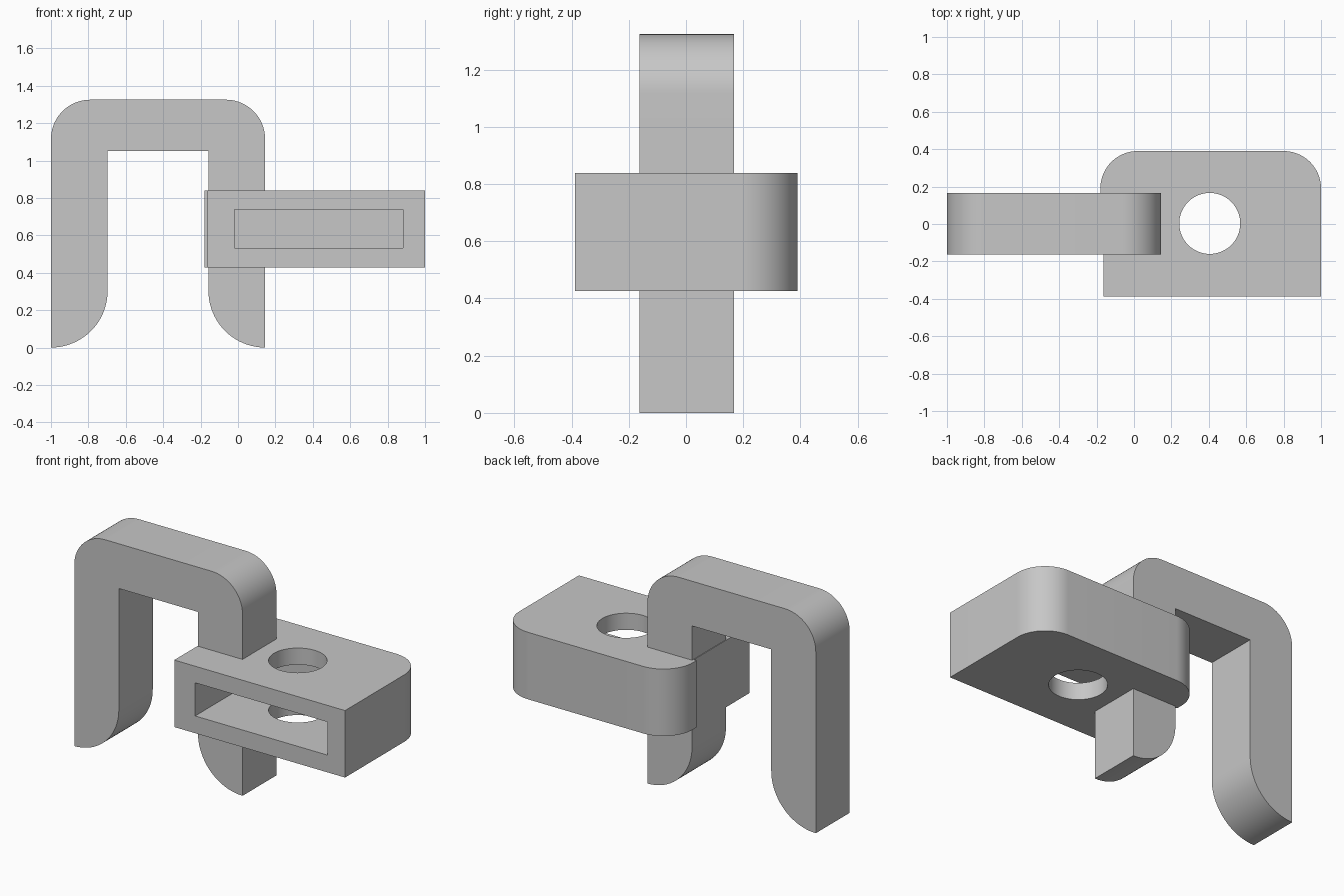
import bpy, bmesh
from math import sin, cos, radians
from mathutils import Vector

cube = bpy.data.objects.get("Cube")
if cube:
    bpy.data.objects.remove(cube, do_unlink=True)

grey = bpy.data.materials.new("plain grey")
grey.use_nodes = True
colour = (0.57, 0.57, 0.57, 1)
grey.diffuse_color = colour
grey.node_tree.nodes["Principled BSDF"].inputs["Base Color"].default_value = colour


def arc(cx, cy, r, start, end, steps=20):
    angles = [radians(start + (end - start) * i / steps) for i in range(steps + 1)]
    return [(cx + r * cos(a), cy + r * sin(a)) for a in angles]


def prism(name, outline, place, depth):
    """Extrude a closed outline; place maps a 2D point into space."""
    bm = bmesh.new()
    face = bm.faces.new([bm.verts.new(place(u, v)) for u, v in outline])
    new = bmesh.ops.extrude_face_region(bm, geom=[face])["geom"]
    bmesh.ops.translate(bm, vec=Vector(depth),
                        verts=[g for g in new if isinstance(g, bmesh.types.BMVert)])
    bmesh.ops.recalc_face_normals(bm, faces=bm.faces)
    mesh = bpy.data.meshes.new(name)
    bm.to_mesh(mesh)
    bm.free()
    mesh.materials.append(grey)
    obj = bpy.data.objects.new(name, mesh)
    bpy.context.collection.objects.link(obj)
    return obj


def combine(target, other, operation):
    mod = target.modifiers.new(operation.lower(), "BOOLEAN")
    mod.operation = operation
    mod.solver = "EXACT"
    mod.object = other
    bpy.ops.object.select_all(action="DESELECT")
    bpy.context.view_layer.objects.active = target
    target.select_set(True)
    bpy.ops.object.modifier_apply(modifier=mod.name)
    bpy.data.objects.remove(other, do_unlink=True)


# Hook: an arch with rounded shoulders and quarter-round feet
left, right, top, shoulder, leg = -1.0, 0.145, 1.325, 0.21, 0.303
hook_outline = (
    arc(left, leg, leg, 270, 360)
    + [(left + leg, 1.05), (right - leg, 1.05)]
    + arc(right, leg, leg, 180, 270)
    + arc(right - shoulder, top - shoulder, shoulder, 0, 90)
    + arc(left + shoulder, top - shoulder, shoulder, 90, 180))
hook = prism("hook", hook_outline, lambda x, z: (x, -0.163, z), (0, 0.33, 0))

# Block: rounded back corners and a small step beside the leg
block_outline = (
    [(-0.162, -0.388), (1.0, -0.388)]
    + arc(0.8, 0.19, 0.2, 0, 90)
    + arc(0.02, 0.19, 0.2, 90, 180)
    + [(-0.18, 0.155), (-0.162, 0.155)])
block = prism("hook_and_slotted_block", block_outline,
              lambda x, y: (x, y, 0.427), (0, 0, 0.412))
combine(block, hook, "UNION")

# Slot open to the front, and a round hole through top and bottom
slot = prism("slot_cutter", [(-0.02, 0.533), (0.882, 0.533), (0.882, 0.737), (-0.02, 0.737)],
             lambda x, z: (x, -0.6, z), (0, 0.87, 0))
combine(block, slot, "DIFFERENCE")
hole = prism("hole_cutter", arc(0.405, 0.003, 0.163, 0, 360, 64)[:-1],
             lambda x, y: (x, y, 0.2), (0, 0, 0.9))
combine(block, hole, "DIFFERENCE")

bpy.ops.object.shade_smooth_by_angle(angle=radians(30))
